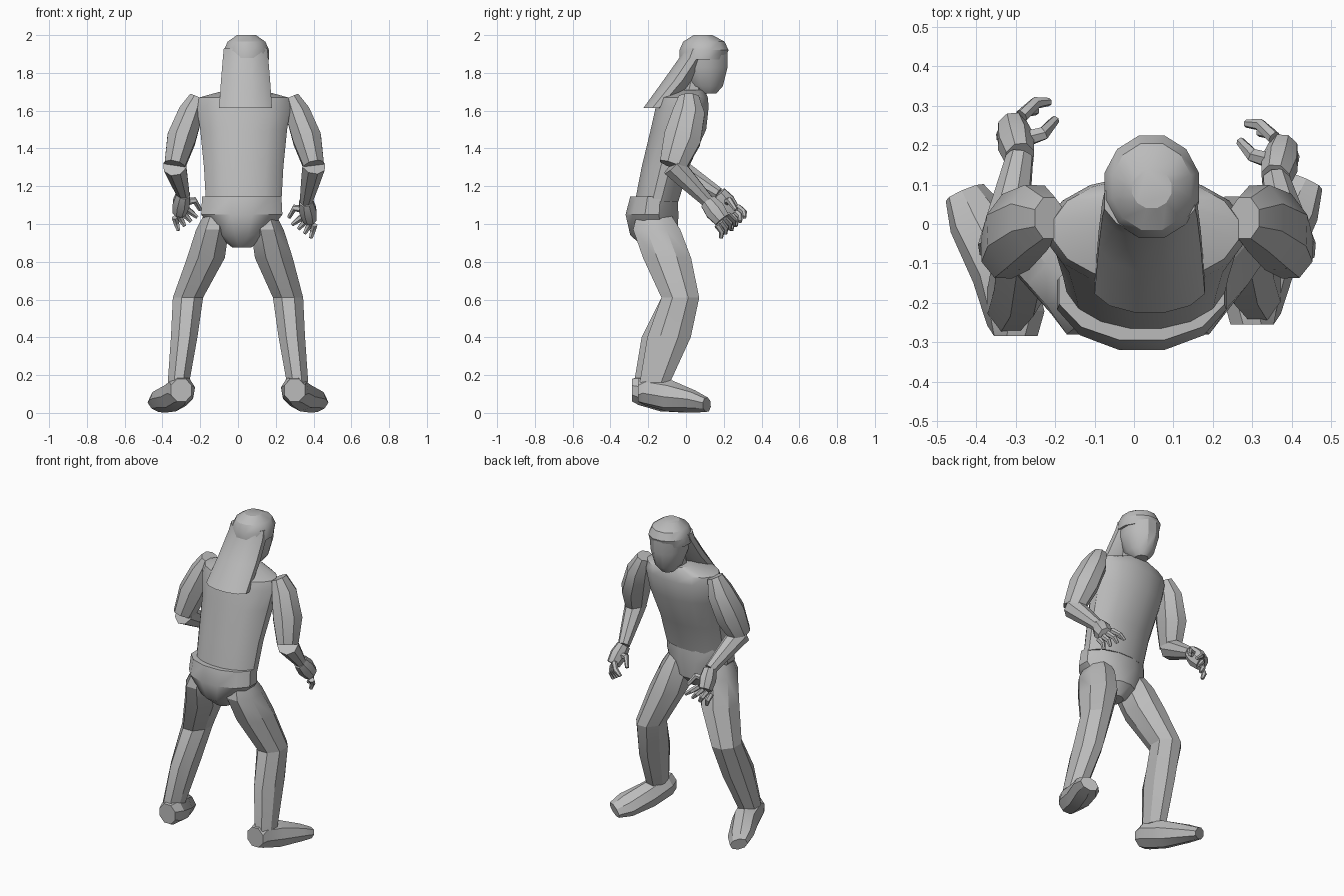
import bpy
import bmesh
import math
from mathutils import Vector

cube = bpy.data.objects.get("Cube")
if cube:
    bpy.data.objects.remove(cube, do_unlink=True)

grey = bpy.data.materials.new("plain grey")
grey.use_nodes = True
colour = (.5, .5, .5, 1)
grey.diffuse_color = colour
grey.node_tree.nodes["Principled BSDF"].inputs["Base Color"].default_value = colour


def loft(name, rings, sides=8, follow=False):
    """Skin elliptical rings, each a centre, half width and half depth.
    Rings stay level, or turn to follow the path."""
    bm = bmesh.new()
    centres = [Vector(centre) for centre, width, depth in rings]
    up = Vector((0, 0, 1))
    heading = 1 if centres[-1].z > centres[0].z else -1
    reach = 1 / math.cos(math.pi / sides)
    loops = []
    for i, (centre, width, depth) in enumerate(rings):
        before = centres[max(i - 1, 0)]
        after = centres[min(i + 1, len(rings) - 1)]
        turn = up.rotation_difference((after - before) * heading)
        loop = []
        for k in range(sides):
            angle = math.tau * (k + .5) / sides
            point = Vector((width * math.cos(angle), depth * math.sin(angle), 0)) * reach
            if follow:
                point.rotate(turn)
            loop.append(bm.verts.new(centres[i] + point))
        loops.append(loop)
    for low, high in zip(loops, loops[1:]):
        for k in range(sides):
            following = (k + 1) % sides
            bm.faces.new((low[k], low[following], high[following], high[k]))
    bm.faces.new(loops[0])
    bm.faces.new(loops[-1])
    bmesh.ops.recalc_face_normals(bm, faces=bm.faces)
    mesh = bpy.data.meshes.new(name)
    bm.to_mesh(mesh)
    bm.free()
    mesh.materials.append(grey)
    obj = bpy.data.objects.new(name, mesh)
    bpy.context.collection.objects.link(obj)
    bpy.ops.object.select_all(action='DESELECT')
    obj.select_set(True)
    bpy.context.view_layer.objects.active = obj
    bpy.ops.object.shade_smooth_by_angle(angle=math.radians(32))


def stack(name, x, rings, sides=12):
    """Level rings (y, z, half width, half depth) on one upright plane."""
    loft(name, [((x, y, z), width, depth) for y, z, width, depth in rings], sides)


def tube(name, points, radii, sides=8, flatten=1):
    """A limb whose rings follow its joints."""
    loft(name, [(p, r, r * flatten) for p, r in zip(points, radii)], sides, follow=True)


# Barrel chest leaning forward, with sloping shoulders
stack("torso", .03, [
    (-.155, 1.12, .2, .115), (-.11, 1.3, .21, .125), (-.04, 1.5, .23, .147),
    (-.02, 1.62, .25, .14), (-.015, 1.67, .235, .13), (.03, 1.71, .09, .07)], 16)

# Hips taper down to the crotch
stack("hips", .02, [
    (-.16, .875, .05, .06), (-.17, .94, .13, .125),
    (-.18, 1.05, .215, .14), (-.17, 1.145, .21, .125)])

# Neck, head and hair cap
head_x = .045
stack("neck", head_x, [(.03, 1.66, .06, .06), (.06, 1.8, .06, .06)], 8)
stack("head", head_x, [
    (.115, 1.69, .04, .045), (.105, 1.73, .075, .09),
    (.095, 1.83, .105, .125), (.095, 1.93, .11, .125)])
stack("hair_cap", head_x, [
    (.085, 1.87, .12, .12), (.095, 1.92, .12, .13),
    (.095, 1.965, .1, .11), (.09, 2, .05, .05)])

# Long hair swept down the back
stack("hair_fall", .04, [
    (-.16, 1.615, .14, .065), (-.04, 1.76, .13, .08),
    (.04, 1.88, .12, .075), (.06, 1.93, .115, .08)])

# Legs and feet, mirrored with a slight stagger
for side, s, hip, back in (("left", 1, .155, 0), ("right", -1, .135, .03)):
    def place(x, y, z):
        return Vector((s * x, y, z))

    knee = place(.265, -.03, .61)
    calf = place(.285, -.09 - back, .4)
    ankle = place(.315, -.165 - back, .16)
    loft(side + "_thigh", [
        (place(hip - .015, -.17, 1.05), .06, .09), (place(hip, -.155, .97), .087, .125),
        (place(hip + .035, -.1, .82), .1, .127), (knee, .08, .1)])
    loft(side + "_shin", [(knee, .08, .1), (calf, .07, .115), (ankle, .057, .08)])
    foot = [(place(.3, -.255 - back, .12), .055, .06), (place(.3, -.21 - back, .12), .07, .075),
            (place(.335, -.09 - back, .09), .072, .078), (place(.395, .04 - back, .06), .075, .052),
            (place(.43, .11 - back, .043), .052, .033)]
    loft(side + "_foot", foot, follow=True)

# Arms and hands, mirrored; the left arm sits wider and its hand hangs lower
for side, s, arm_shift, hand_shift in (
        ("left", 1, Vector((.066, 0, 0)), Vector((.07, -.055, -.04))),
        ("right", -1, Vector(), Vector())):
    def joint(x, y, z, shift):
        point = Vector((x, y, z)) + shift
        point.x *= s
        return point

    shoulder = joint(.215, .015, 1.675, arm_shift)
    deltoid = joint(.25, .015, 1.59, arm_shift)
    biceps = joint(.3, -.02, 1.45, arm_shift)
    elbow = joint(.335, -.07, 1.31, arm_shift)
    wrist = joint(.29, .17, 1.16, hand_shift)
    tube(side + "_upper_arm", [shoulder, deltoid, biceps, elbow], [.04, .065, .076, .055], flatten=1.3)
    tube(side + "_forearm", [elbow, elbow.lerp(wrist, .4), wrist], [.06, .05, .033])

    # Palm between the wrist and the row of knuckles
    first_root = joint(.285, .275, 1.09, hand_shift)
    first_tip = joint(.215, .31, 1.035, hand_shift)
    last_root = joint(.335, .22, 1.035, hand_shift)
    last_tip = joint(.315, .24, .965, hand_shift)
    knuckles = first_root.lerp(last_root, .5)
    palm = wrist.lerp(knuckles, .5)
    tube(side + "_palm", [wrist, palm, knuckles], [.036, .045, .036], flatten=1.2)

    # Four curled fingers and a thumb
    for number in range(4):
        root = first_root.lerp(last_root, number / 3)
        tip = first_tip.lerp(last_tip, number / 3)
        bend = root.lerp(tip, .5) + Vector((0, .015, 0))
        tube(f"{side}_finger_{number}", [root, bend, tip], [.015, .014, .009], 6)
    thumb_bend = joint(.23, .23, 1.125, hand_shift)
    thumb_tip = joint(.2, .265, 1.075, hand_shift)
    tube(side + "_thumb", [palm, thumb_bend, thumb_tip], [.02, .016, .01], 6)
